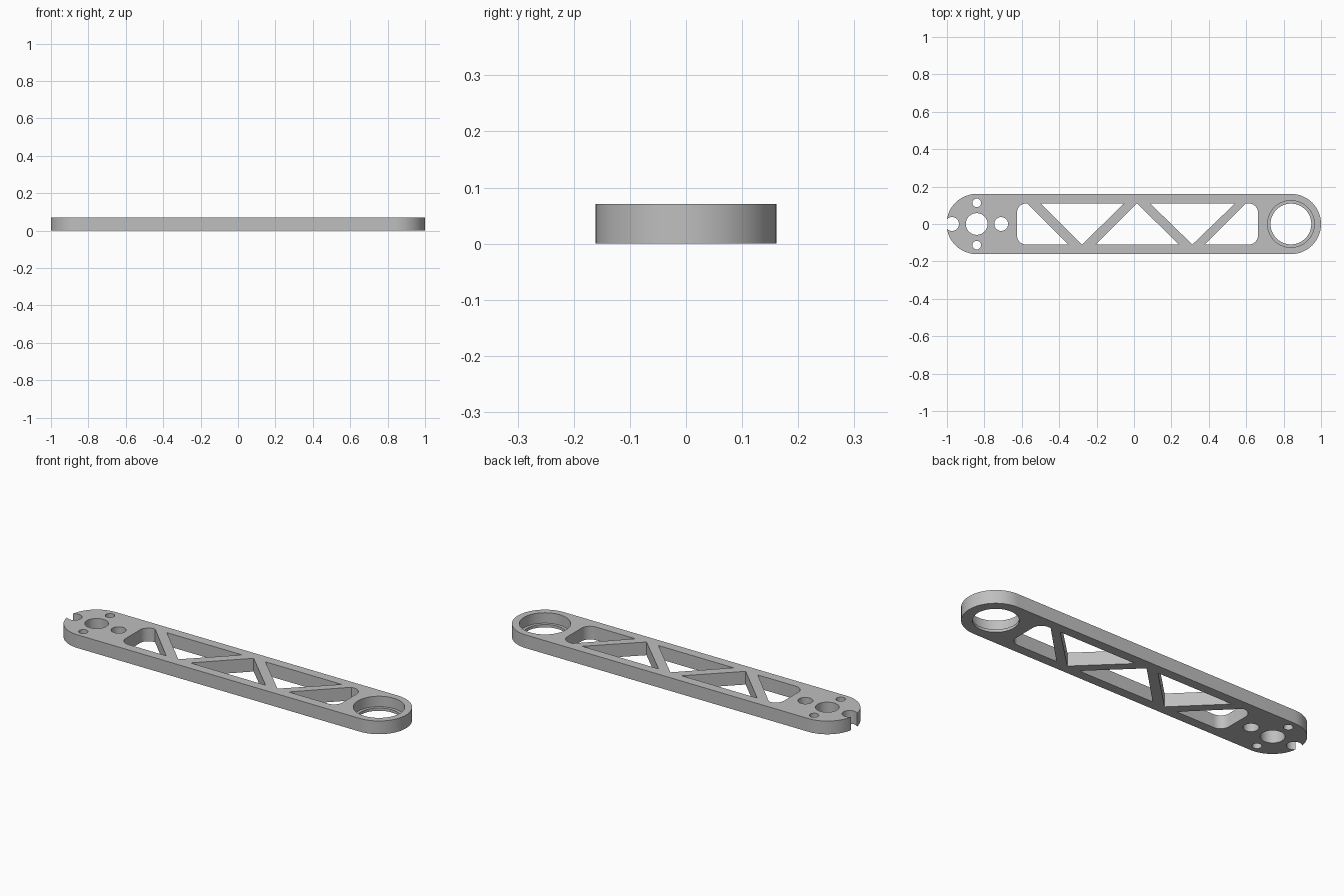
import bpy, bmesh
from math import cos, sin, pi, radians, acos

if "Cube" in bpy.data.objects:
    bpy.data.objects.remove(bpy.data.objects["Cube"])

H = 0.071            # plate thickness
R = 0.161            # end radius
LX, RX = -0.841, 0.839   # end centres
W = 0.11             # half height of the truss windows


def arc(cx, cy, r, a0, a1, n):
    """Points along an arc, angles in degrees."""
    return [(cx + r * cos(radians(a0 + (a1 - a0) * i / n)),
             cy + r * sin(radians(a0 + (a1 - a0) * i / n))) for i in range(n + 1)]


def circle(cx, cy, r, n=48):
    return arc(cx, cy, r, 0, 360, n)[:-1]


def prisms(name, loops, z0, z1):
    """One object made of an upright prism for every counter-clockwise loop."""
    bm = bmesh.new()
    for pts in loops:
        lo = [bm.verts.new((x, y, z0)) for x, y in pts]
        hi = [bm.verts.new((x, y, z1)) for x, y in pts]
        bm.faces.new(lo[::-1])
        bm.faces.new(hi)
        for i in range(len(pts)):
            j = (i + 1) % len(pts)
            bm.faces.new((lo[i], lo[j], hi[j], hi[i]))
    bmesh.ops.recalc_face_normals(bm, faces=bm.faces)
    me = bpy.data.meshes.new(name)
    bm.to_mesh(me)
    bm.free()
    ob = bpy.data.objects.new(name, me)
    bpy.context.collection.objects.link(ob)
    return ob


# Plate with two round ends
plate = prisms("link_arm", [arc(RX, 0, R, -90, 90, 48) + arc(LX, 0, R, 90, 270, 48)], 0, H)

# Mounting holes: centre bore, two small holes, one medium hole and the open end notch
holes = [circle(LX, 0, 0.058),
         circle(LX, 0.113, 0.023, 32), circle(LX, -0.113, 0.023, 32),
         circle(LX + 0.131, 0, 0.037), circle(LX - 0.132, 0, 0.037)]

# Truss windows: rounded end windows and three triangles between the struts
c = 0.05
windows = [
    arc(-0.626 + c, W - c, c, 90, 180, 10) + arc(-0.626 + c, -W + c, c, 180, 270, 10)
    + [(-0.35, -W), (-0.57, W)],
    [(-0.50, W), (-0.278, -W), (-0.053, W)],
    [(-0.206, -W), (0.241, -W), (0.016, W)],
    [(0.086, W), (0.312, -W), (0.54, W)],
    [(0.378, -W)] + arc(0.663 - c, -W + c, c, 270, 360, 10)
    + arc(0.663 - c, W - c, c, 0, 90, 10) + [(0.598, W)],
]

# Bearing seat: through bore with a wider counterbore from the top
cutters = [prisms("hole_cutter", holes + windows + [circle(RX, 0, 0.109, 72)], -0.1, 0.2),
           prisms("seat_cutter", [circle(RX, 0, 0.125, 72)], 0.015, 0.2)]
for cut in cutters:
    mod = plate.modifiers.new(cut.name, 'BOOLEAN')
    mod.operation = 'DIFFERENCE'
    mod.solver = 'EXACT'
    mod.object = cut
    cut.hide_render = True

# Apply the cuts and drop the cutters
bpy.context.view_layer.update()
deps = bpy.context.evaluated_depsgraph_get()
result = bpy.data.meshes.new_from_object(plate.evaluated_get(deps))
plate.modifiers.clear()
plate.data = result
for cut in cutters:
    bpy.data.objects.remove(cut)

# Plain grey metal
grey = bpy.data.materials.new("grey_metal")
grey.diffuse_color = (0.52, 0.52, 0.52, 1)
grey.use_nodes = True
grey.node_tree.nodes["Principled BSDF"].inputs["Base Color"].default_value = grey.diffuse_color
plate.data.materials.clear()
plate.data.materials.append(grey)

bpy.context.view_layer.objects.active = plate
plate.select_set(True)
bpy.ops.object.shade_smooth_by_angle(angle=radians(30))
